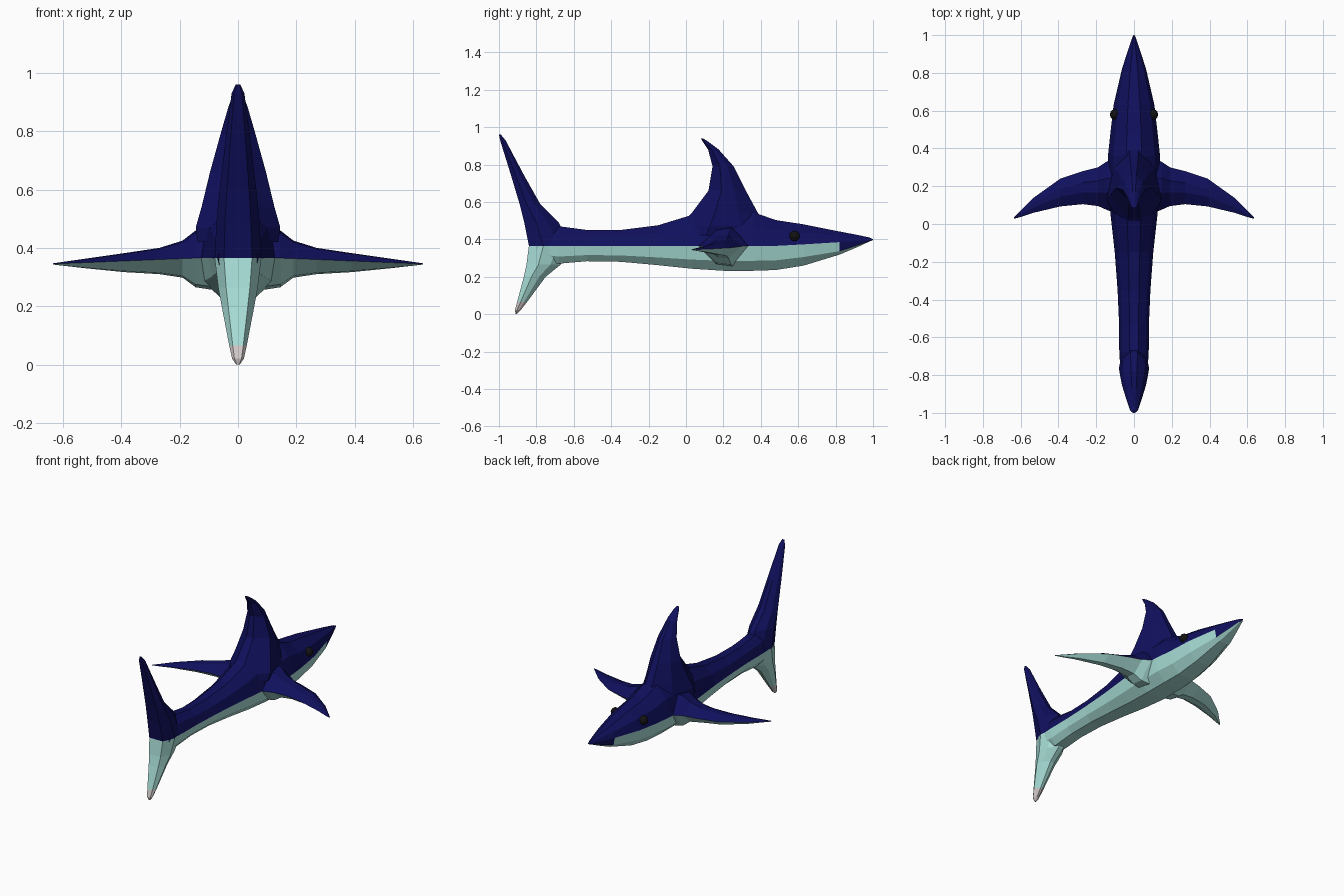
import bpy, bmesh

if "Cube" in bpy.data.objects:
    bpy.data.objects.remove(bpy.data.objects["Cube"])


def material(name, rgb):
    m = bpy.data.materials.new(name)
    m.diffuse_color = (*rgb, 1)
    m.use_nodes = True
    m.node_tree.nodes["Principled BSDF"].inputs["Base Color"].default_value = m.diffuse_color
    return m


NAVY = material("navy", (0.005, 0.005, 0.11))
PALE = material("pale_teal", (0.40, 0.74, 0.69))
TIP = material("tip_grey", (0.66, 0.60, 0.60))
BLACK = material("black", (0.006, 0.006, 0.006))


def mid_z(y):
    """Height of the widest line of the body, where the colours meet."""
    if y < 0.5:
        return 0.365
    if y < 0.82:
        return 0.365 + (y - 0.5) / 0.32 * 0.02
    return 0.385 + (y - 0.82) / 0.18 * 0.013


def fin_mid(x):
    return 0.365 - 0.02 * max(0, abs(x) - 0.15) / 0.485


def loft(name, rings, rule):
    """Skin closed rings, cap both ends and colour the faces by a rule."""
    bm = bmesh.new()
    loops = [[bm.verts.new(p) for p in ring] for ring in rings]
    n = len(loops[0])
    for a, b in zip(loops, loops[1:]):
        for i in range(n):
            j = (i + 1) % n
            bm.faces.new((a[i], a[j], b[j], b[i]))
    bm.faces.new(loops[0])
    bm.faces.new(loops[-1])
    bmesh.ops.recalc_face_normals(bm, faces=bm.faces)
    for f in bm.faces:
        f.material_index = rule(f.calc_center_median())
    me = bpy.data.meshes.new(name)
    bm.to_mesh(me)
    bm.free()
    for m in (NAVY, PALE, TIP):
        me.materials.append(m)
    ob = bpy.data.objects.new(name, me)
    bpy.context.collection.objects.link(ob)
    return ob


def both_sides(half):
    """Close a half ring by mirroring it across x = 0."""
    return half + [(-x, y, z) for x, y, z in reversed(half)]


def body_rule(c):
    line = mid_z(c.y)
    if c.y > 0.82:
        line = 0.34 + (c.y - 0.82) * 0.31
    return 0 if c.z > line else 1


def upright_ring(z, front, rear, w):
    d = front - rear
    return both_sides([(0.25 * w, front, z), (0.8 * w, front - 0.3 * d, z),
                       (w, rear + 0.35 * d, z), (0.6 * w, rear, z)])


# Body: y, half width, top, bottom
body_rings = []
for y, w, top, bot in [
        (-0.80, 0.070, 0.46, 0.29), (-0.68, 0.078, 0.47, 0.27),
        (-0.53, 0.079, 0.45, 0.283), (-0.35, 0.087, 0.45, 0.28),
        (-0.15, 0.102, 0.475, 0.262), (0.03, 0.122, 0.53, 0.243),
        (0.20, 0.140, 0.54, 0.232), (0.36, 0.138, 0.545, 0.232),
        (0.48, 0.125, 0.503, 0.236), (0.63, 0.108, 0.48, 0.26),
        (0.82, 0.064, 0.442, 0.318), (0.92, 0.032, 0.423, 0.36),
        (0.98, 0.012, 0.410, 0.388), (1.0, 0.003, 0.401, 0.396)]:
    m = mid_z(y)
    low = 0.6 if y < 0.8 else 0.72
    body_rings.append(both_sides([
        (0.3 * w, y, top), (0.8 * w, y, m + 0.6 * (top - m)), (w, y, m),
        (0.85 * w, y, m + low * (bot - m)), (0.45 * w, y, bot)]))
body = loft("shark_body", body_rings, body_rule)

# Tail fin: z, front y, rear y, half width
tail = loft("tail_fin", [upright_ring(*s) for s in [
    (0.0, -0.905, -0.91, 0.006), (0.02, -0.885, -0.915, 0.02),
    (0.065, -0.85, -0.903, 0.03), (0.2, -0.75, -0.867, 0.056),
    (0.265, -0.67, -0.853, 0.068), (0.365, -0.62, -0.84, 0.08),
    (0.49, -0.68, -0.865, 0.074), (0.59, -0.78, -0.89, 0.064),
    (0.75, -0.87, -0.938, 0.045), (0.93, -0.965, -0.994, 0.022),
    (0.96, -0.99, -1.0, 0.008)]],
    lambda c: 2 if c.z < 0.065 else 1 if c.z < 0.365 else 0)

# Dorsal fin: swept back with a hooked tip
dorsal = loft("dorsal_fin", [both_sides([
    (0.2 * w, f, z), (0.75 * w, f - 0.3 * (f - r), z),
    (w, r + 0.35 * (f - r), z), (0.25 * w, r, z)])
    for z, f, r, w in [
        (0.42, 0.46, -0.08, 0.138), (0.47, 0.44, -0.04, 0.145),
        (0.54, 0.385, 0.03, 0.125), (0.66, 0.32, 0.12, 0.096),
        (0.79, 0.255, 0.142, 0.060), (0.88, 0.175, 0.118, 0.034),
        (0.925, 0.115, 0.088, 0.018), (0.94, 0.09, 0.08, 0.007)]],
    lambda c: 0)

# Pectoral fins: one span through the body; x, lead y, trail y, top, bottom
half = [(0.08, 0.36, 0.05, 0.465, 0.255), (0.145, 0.33, 0.075, 0.46, 0.265),
        (0.19, 0.30, 0.095, 0.425, 0.298), (0.27, 0.28, 0.105, 0.40, 0.31),
        (0.39, 0.24, 0.093, 0.382, 0.317), (0.53, 0.14, 0.06, 0.362, 0.331),
        (0.60, 0.07, 0.037, 0.352, 0.339), (0.635, 0.036, 0.028, 0.347, 0.343)]
span = [(-s[0], *s[1:]) for s in reversed(half)] + half
fin_rings = []
for x, a, b, top, bot in span:
    m, d = fin_mid(x), a - b
    fin_rings.append([(x, a, m), (x, a - 0.35 * d, top), (x, a - 0.65 * d, top - 0.1 * (top - m)),
                      (x, b, m), (x, a - 0.65 * d, bot + 0.1 * (m - bot)), (x, a - 0.35 * d, bot)])
pectorals = loft("pectoral_fins", fin_rings, lambda c: 0 if c.z > fin_mid(c.x) else 1)

# Fuse the fins into one skin
for fin in (tail, dorsal, pectorals):
    mod = body.modifiers.new("fuse", 'BOOLEAN')
    mod.operation = 'UNION'
    mod.solver = 'EXACT'
    mod.object = fin
bpy.context.view_layer.update()
graph = bpy.context.evaluated_depsgraph_get()
skin = bpy.data.meshes.new_from_object(body.evaluated_get(graph))
body.modifiers.clear()
body.data = skin
for fin in (tail, dorsal, pectorals):
    bpy.data.objects.remove(fin)

# Eyes
for side, label in ((1, "right_eye"), (-1, "left_eye")):
    bpy.ops.mesh.primitive_uv_sphere_add(segments=12, ring_count=8, radius=0.028,
                                         location=(side * 0.1, 0.58, 0.418))
    eye = bpy.context.object
    eye.name = label
    eye.data.materials.append(BLACK)
    bpy.ops.object.shade_smooth()
